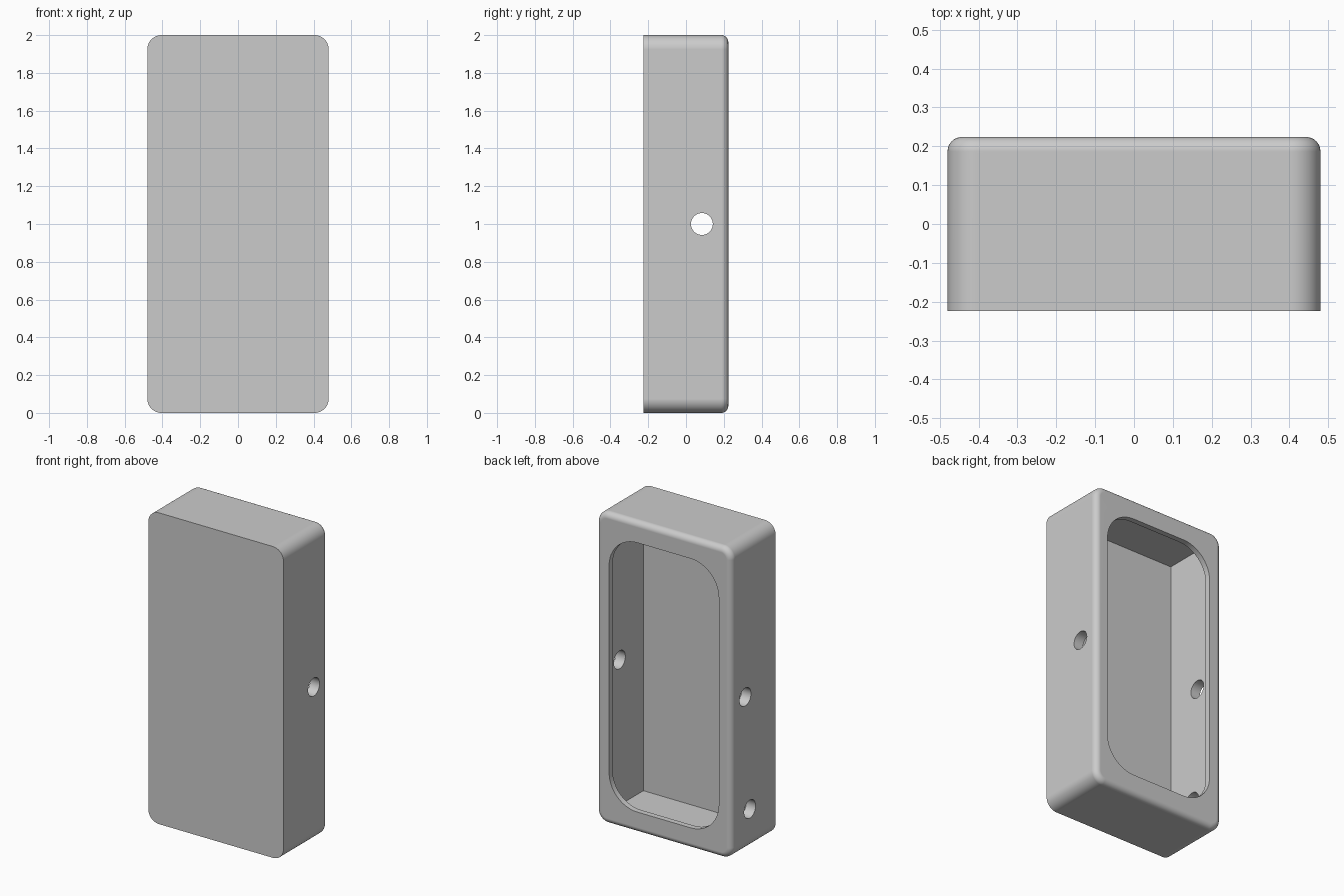
import bpy, bmesh, math
from mathutils import Matrix

cube = bpy.data.objects.get("Cube")
if cube:
    bpy.data.objects.remove(cube, do_unlink=True)

HX, HY, HZ = 0.48, 0.224, 1.0   # half sizes of the case
WALL, RIM = 0.067, 0.036        # wall and back rim thickness
CORNER, FILLET = 0.075, 0.037   # outer corner and back edge radii

grey = bpy.data.materials.new("plain grey")
grey.use_nodes = True
grey.diffuse_color = (0.6, 0.6, 0.6, 1)
grey.node_tree.nodes["Principled BSDF"].inputs["Base Color"].default_value = (0.6, 0.6, 0.6, 1)


def finish(name, bm):
    bmesh.ops.recalc_face_normals(bm, faces=bm.faces)
    mesh = bpy.data.meshes.new(name)
    bm.to_mesh(mesh)
    bm.free()
    mesh.materials.append(grey)
    obj = bpy.data.objects.new(name, mesh)
    bpy.context.collection.objects.link(obj)
    return obj


def rounded_loop(bm, hx, hz, r, y, steps=12):
    """Rounded rectangle of vertices in the plane at depth y."""
    verts = []
    for k, (sx, sz) in enumerate([(1, 1), (-1, 1), (-1, -1), (1, -1)]):
        for i in range(steps + 1):
            a = (k + i / steps) * math.pi / 2
            verts.append(bm.verts.new((sx * (hx - r) + r * math.cos(a), y,
                                       HZ + sz * (hz - r) + r * math.sin(a))))
    return verts


def rounded_block(name, hx, hz, r, depths):
    """Loft rounded rectangles through (inset, y) pairs."""
    bm = bmesh.new()
    loops = [rounded_loop(bm, hx - d, hz - d, r - d, y) for d, y in depths]
    for a, b in zip(loops, loops[1:]):
        for i in range(len(a)):
            j = (i + 1) % len(a)
            bm.faces.new((a[i], a[j], b[j], b[i]))
    bm.faces.new(loops[0])
    bm.faces.new(loops[-1])
    return finish(name, bm)


def cut(target, cutter):
    cutter.hide_render = True
    mod = target.modifiers.new("cut", "BOOLEAN")
    mod.operation, mod.solver, mod.object = "DIFFERENCE", "EXACT", cutter
    bpy.ops.object.modifier_apply(modifier=mod.name)
    bpy.data.objects.remove(cutter, do_unlink=True)


def side_hole(x, y, z, length, radius=0.058):
    bm = bmesh.new()
    bmesh.ops.create_cone(bm, cap_ends=True, segments=40, radius1=radius,
                          radius2=radius, depth=length,
                          matrix=Matrix.Translation((x, y, z))
                          @ Matrix.Rotation(math.pi / 2, 4, "Y"))
    return finish("hole_cutter", bm)


# Case body: sharp front edge, rounded back edge
arc = [i * math.pi / 16 for i in range(9)]
profile = [(0, -HY)] + [(FILLET * (1 - math.cos(a)), HY - FILLET * (1 - math.sin(a)))
                        for a in arc]
case = rounded_block("case", HX, HZ, CORNER, profile)
bpy.context.view_layer.objects.active = case
case.select_set(True)

# Square-cornered cavity behind the front plate, closed by the thinner rim
front, back = -HY + WALL, HY - RIM
bm = bmesh.new()
bmesh.ops.create_cube(bm, size=2, matrix=Matrix.Translation((0, (front + back) / 2, HZ))
                      @ Matrix.Diagonal((HX - WALL, (back - front) / 2, HZ - WALL, 1)))
cut(case, finish("cavity_cutter", bm))

# Rounded window through the back rim
cut(case, rounded_block("window_cutter", 0.39, 0.865, 0.2, [(0, 0.1), (0, 0.3)]))

# Side holes: one straight through both walls, one low on the -x wall
cut(case, side_hole(0, 0.084, 1.0, 1.2))
cut(case, side_hole(-HX, 0.037, 0.262, 0.3))

# Smooth rounds, crisp edges and flat faces
bpy.ops.object.shade_smooth_by_angle(angle=math.radians(30))
mod = case.modifiers.new("flat face normals", "WEIGHTED_NORMAL")
mod.keep_sharp = True
